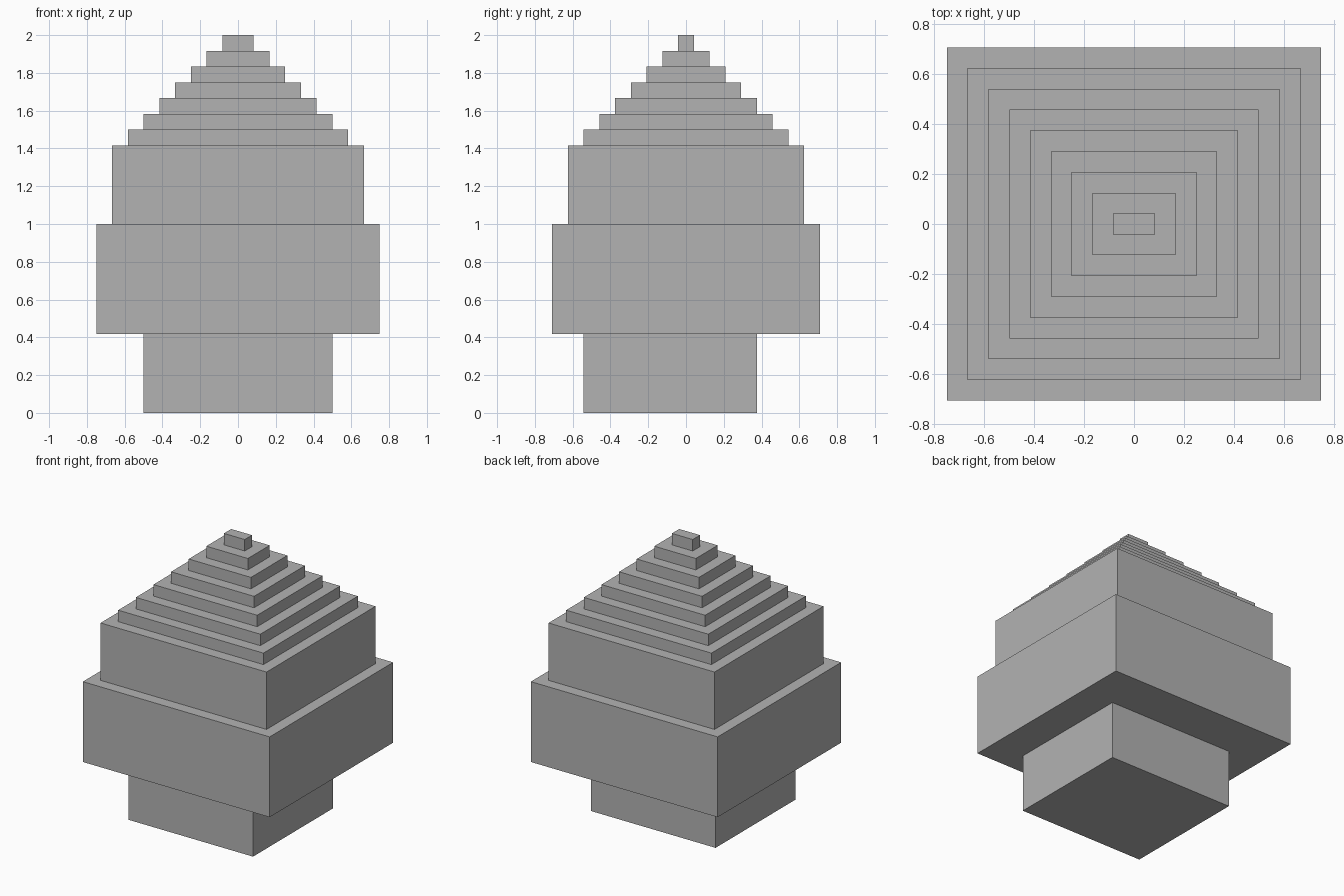
import bpy

if "Cube" in bpy.data.objects:
    bpy.data.objects.remove(bpy.data.objects["Cube"])

U = 1 / 12  # block grid unit

stone = bpy.data.materials.new("stone_grey")
stone.diffuse_color = (0.45, 0.45, 0.45, 1)
stone.use_nodes = True
stone.node_tree.nodes["Principled BSDF"].inputs["Base Color"].default_value = stone.diffuse_color


def block(name, x, y0, y1, z0, z1):
    """Box spanning -x..x, y0..y1, z0..z1 in grid units."""
    bpy.ops.mesh.primitive_cube_add(size=1, location=(0, (y0 + y1) / 2 * U, (z0 + z1) / 2 * U))
    ob = bpy.context.object
    ob.name = name
    ob.scale = (2 * x * U, (y1 - y0) * U, (z1 - z0) * U)
    bpy.ops.object.transform_apply(location=False, rotation=False, scale=True)
    ob.data.materials.append(stone)


# Foot, set towards the front
block("base", 6, -6.5, 4.5, 0, 5)

# Main tiers
block("lower_body", 9, -8.5, 8.5, 5, 12)
block("upper_body", 8, -7.5, 7.5, 12, 17)

# Stepped roof, one unit narrower per level
for i in range(7):
    x = 7 - i
    block(f"roof_step_{i + 1}", x, 0.5 - x, x - 0.5, 17 + i, 18 + i)
